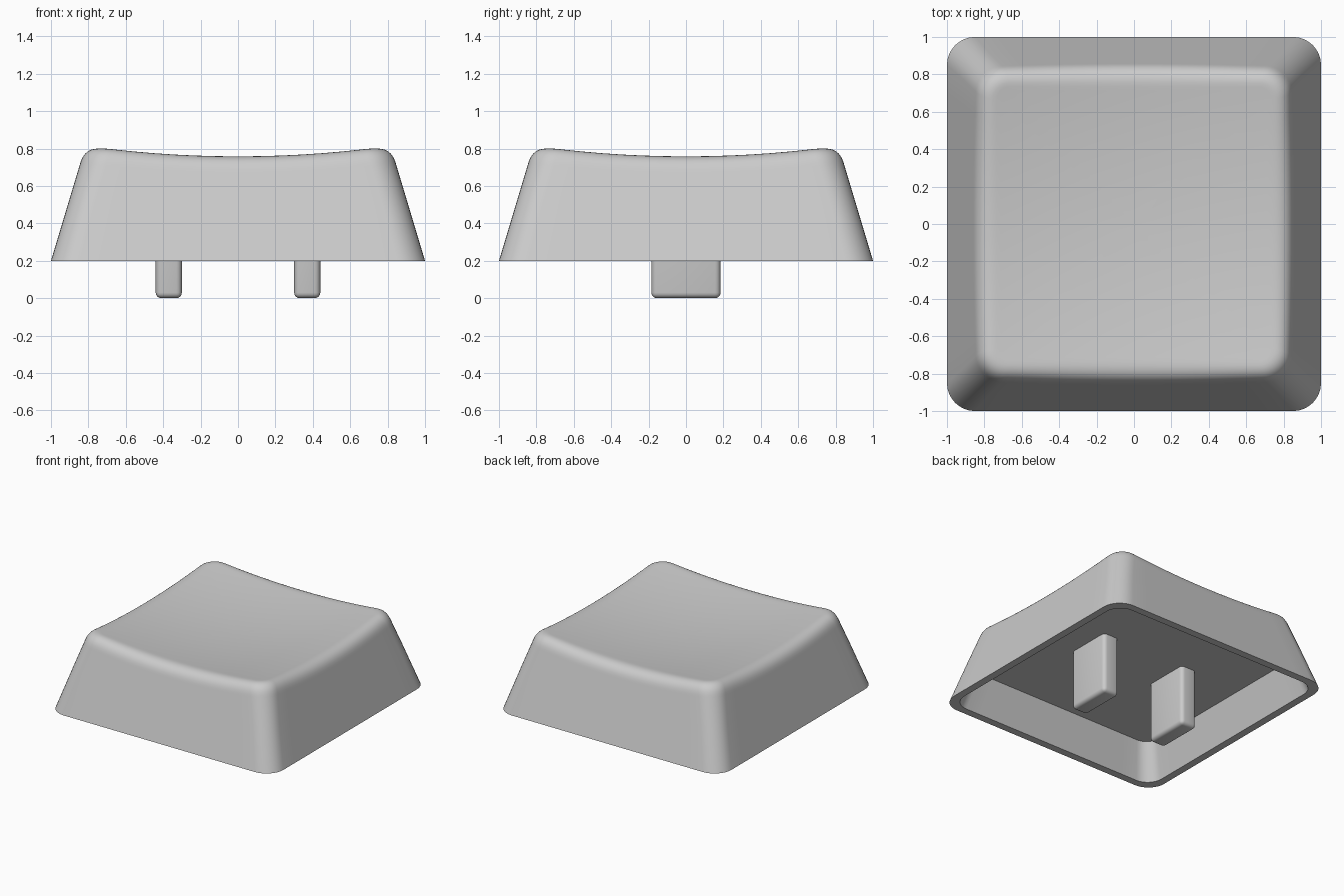
import bpy, bmesh, math

if "Cube" in bpy.data.objects:
    bpy.data.objects.remove(bpy.data.objects["Cube"])

BASE_Z, CEIL_Z, SLOPE = 0.2, 0.48, 0.3
SIDE_STEPS, CORNER_STEPS = 12, 8

grey = bpy.data.materials.new("light_grey")
grey.diffuse_color = (0.6, 0.6, 0.6, 1)
grey.use_nodes = True
grey.node_tree.nodes["Principled BSDF"].inputs["Base Color"].default_value = grey.diffuse_color


def outline(half, radius):
    """Rounded square, same point count for every size."""
    quarter = []
    inner = half - radius
    for k in range(SIDE_STEPS):
        quarter.append((half, -inner + 2 * inner * k / SIDE_STEPS))
    for k in range(CORNER_STEPS):
        a = math.pi / 2 * k / CORNER_STEPS
        quarter.append((inner + radius * math.cos(a), inner + radius * math.sin(a)))
    pts = []
    for _ in range(4):
        pts += quarter
        quarter = [(-y, x) for x, y in quarter]
    return pts


def dish(x, y):
    return 0.711 + 0.084 * (x * x + y * y)


def wall_half(z):
    return 1.0 - SLOPE * (z - BASE_Z)


def finish(name, bm):
    bmesh.ops.recalc_face_normals(bm, faces=bm.faces)
    mesh = bpy.data.meshes.new(name)
    bm.to_mesh(mesh)
    bm.free()
    obj = bpy.data.objects.new(name, mesh)
    bpy.context.collection.objects.link(obj)
    mesh.materials.append(grey)
    bpy.ops.object.select_all(action='DESELECT')
    obj.select_set(True)
    bpy.context.view_layer.objects.active = obj
    bpy.ops.object.shade_smooth_by_angle(angle=math.radians(35))
    return obj


# Keycap shell: ceiling -> inner wall -> rim -> outer wall -> rounded edge -> dish
def flat(half, radius, z):
    return [(x, y, z) for x, y in outline(half, radius)]


rings = [flat(0.94 - SLOPE * (CEIL_Z - BASE_Z), 0.11, CEIL_Z),
         flat(0.94, 0.13, BASE_Z), flat(1.0, 0.15, BASE_Z)]

sharp = outline(0.83, 0.14)
top = outline(0.735, 0.07)
count = len(sharp)


def on_wall(i, drop):
    """Point on the sloped wall, a given drop below the dished edge."""
    z = dish(*sharp[i]) - drop
    x, y = outline(wall_half(z), 0.14)[i]
    return (x, y, z)


for drop in (0.3, 0.1):
    rings.append([on_wall(i, drop) for i in range(count)])
low = [on_wall(i, 0.085) for i in range(count)]
mid = [on_wall(i, 0.0) for i in range(count)]
high = [(x, y, dish(x, y)) for x, y in top]
for s in range(9):
    t = s / 8
    w = ((1 - t) ** 2, 2 * t * (1 - t), t * t)
    rings.append([tuple(w[0] * a + w[1] * b + w[2] * c for a, b, c in zip(*p))
                  for p in zip(low, mid, high)])
for f in (0.97, 0.85, 0.7, 0.55, 0.4, 0.25, 0.12):
    rings.append([(x * f, y * f, dish(x * f, y * f)) for x, y in top])

bm = bmesh.new()
loops = [[bm.verts.new(p) for p in ring] for ring in rings]
for a, b in zip(loops, loops[1:]):
    for i in range(count):
        j = (i + 1) % count
        bm.faces.new((a[i], a[j], b[j], b[i]))
bm.faces.new(loops[0])
centre = bm.verts.new((0, 0, dish(0, 0)))
for i in range(count):
    bm.faces.new((loops[-1][i], loops[-1][(i + 1) % count], centre))
finish("keycap_shell", bm)

# Two mounting prongs hanging from the ceiling
for side, name in ((-1, "left_prong"), (1, "right_prong")):
    bm = bmesh.new()
    bmesh.ops.create_cube(bm, size=1)
    for v in bm.verts:
        v.co = (v.co.x * 0.14 + side * 0.37, v.co.y * 0.37,
                (v.co.z + 0.5) * (CEIL_Z + 0.01))
    edges = [e for e in bm.edges if min(v.co.z for v in e.verts) < 0.01]
    bmesh.ops.bevel(bm, geom=edges, offset=0.03, segments=4, profile=0.5,
                    affect='EDGES')
    finish(name, bm)
